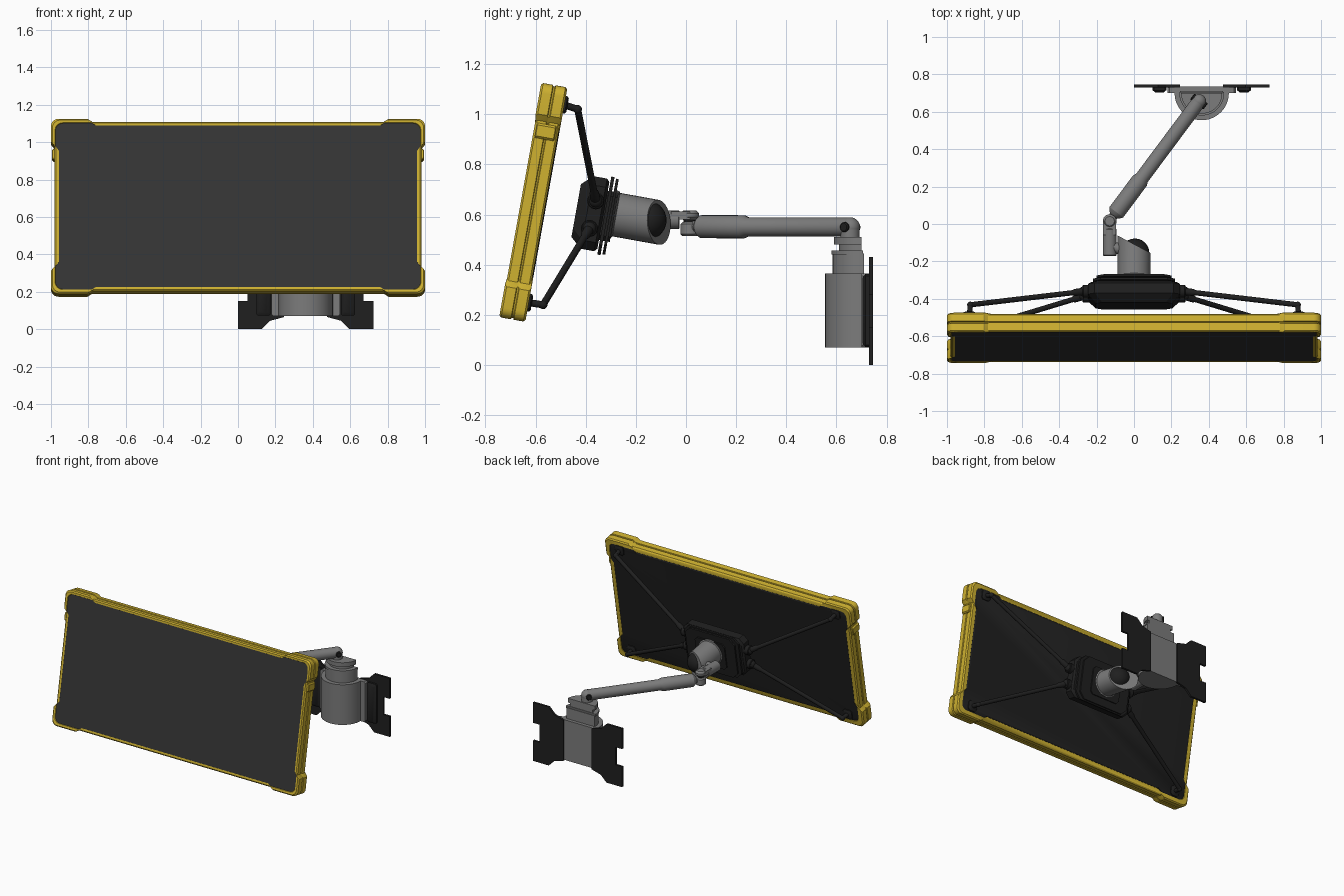
import bpy, bmesh, math
from mathutils import Matrix, Vector

if "Cube" in bpy.data.objects:
    bpy.data.objects.remove(bpy.data.objects["Cube"])


def material(name, col):
    m = bpy.data.materials.new(name)
    m.diffuse_color = (*col, 1)
    m.use_nodes = True
    m.node_tree.nodes["Principled BSDF"].inputs["Base Color"].default_value = m.diffuse_color
    return m


YELLOW = material("yellow", (0.62, 0.44, 0.03))
SCREEN = material("screen_dark", (0.035, 0.035, 0.035))
BLACK = material("black", (0.014, 0.014, 0.014))
GREY = material("mid_grey", (0.2, 0.2, 0.2))


def finish(bm, name, mat, matrix=Matrix()):
    bmesh.ops.recalc_face_normals(bm, faces=bm.faces)
    me = bpy.data.meshes.new(name)
    bm.to_mesh(me)
    bm.free()
    me.transform(matrix)
    me.materials.append(mat)
    ob = bpy.data.objects.new(name, me)
    bpy.context.collection.objects.link(ob)
    bpy.ops.object.select_all(action='DESELECT')
    ob.select_set(True)
    bpy.context.view_layer.objects.active = ob
    bpy.ops.object.shade_smooth_by_angle(angle=math.radians(30))
    return ob


def skin(bm, rings, closed=False):
    """Bridge vertex rings; cap the ends unless the stack is closed on itself."""
    pairs = list(zip(rings, rings[1:])) + ([(rings[-1], rings[0])] if closed else [])
    for a, b in pairs:
        n = len(a)
        for i in range(n):
            j = (i + 1) % n
            bm.faces.new((a[i], a[j], b[j], b[i]))
    if not closed:
        bm.faces.new(rings[0])
        bm.faces.new(rings[-1])


def loft(name, pts, levels, mat, matrix=Matrix(), closed=False):
    """Outline in x-z, stacked along y; levels are (inset, y)."""
    bm = bmesh.new()
    rings = []
    for inset, y in levels:
        rings.append([bm.verts.new((p[0] - math.copysign(inset, p[0]),
                                    y * (p[2] if len(p) > 2 else 1),
                                    p[1] - math.copysign(inset, p[1]))) for p in pts])
    skin(bm, rings, closed)
    return finish(bm, name, mat, matrix)


def lathe(name, p0, p1, profile, mat, seg=24, cut=None):
    """Round part along p0-p1; profile is (distance, radius)."""
    p0, p1 = Vector(p0), Vector(p1)
    rot = (p1 - p0).to_track_quat('Z', 'Y').to_matrix().to_4x4()
    bm = bmesh.new()
    skin(bm, [[bm.verts.new((r * math.cos(2 * math.pi * i / seg), r * math.sin(2 * math.pi * i / seg), t))
               for i in range(seg)] for t, r in profile])
    bm.transform(Matrix.Translation(p0) @ rot)
    if cut:
        bmesh.ops.bisect_plane(bm, geom=bm.verts[:] + bm.edges[:] + bm.faces[:],
                               plane_co=cut[0], plane_no=cut[1], clear_outer=True)
        bmesh.ops.holes_fill(bm, edges=[e for e in bm.edges if e.is_boundary])
    return finish(bm, name, mat)


def rod(name, p0, p1, r, mat, bevel=0.004):
    d = (Vector(p1) - Vector(p0)).length
    return lathe(name, p0, p1, [(0, r - bevel), (bevel, r), (d - bevel, r), (d, r - bevel)], mat)


def ball(name, c, r, mat):
    bm = bmesh.new()
    bmesh.ops.create_uvsphere(bm, u_segments=24, v_segments=14, radius=r)
    return finish(bm, name, mat, Matrix.Translation(c))


def rect(hx, hz, c):
    return [(hx, -hz + c), (hx, hz - c), (hx - c, hz), (-hx + c, hz),
            (-hx, hz - c), (-hx, -hz + c), (-hx + c, -hz), (hx - c, -hz)]


TILT = Matrix.Rotation(math.radians(-10.2), 4, 'X')
SCR = Matrix.Translation((0, -0.609, 0.649)) @ TILT
HUB = Matrix.Translation((0, -0.375, 0.605)) @ TILT
FLAT = Matrix.Rotation(math.radians(90), 4, 'X')   # turns lofts into z stacks

# Screen outline: raised rounded corner bumpers, slimmer edges between
arc = [(0.96 + 0.04 * math.cos(a * math.pi / 12), 0.435 + 0.04 * math.sin(a * math.pi / 12), 1)
       for a in range(7)]
quarter = [(0.98, 0.325, 0.93), (1.0, 0.35, 1)] + arc + [(0.805, 0.475, 1), (0.78, 0.46, 0.93)]
q2 = [(-x, z, k) for x, z, k in reversed(quarter)]
top = quarter + q2
outline = top + [(x, -z, k) for x, z, k in reversed(top)]
flat_outline = [(x, z) for x, z, k in outline]

loft("screen_frame", outline,
     [(0.026, -0.043), (0.022, -0.051), (0.008, -0.053), (0, -0.045), (0, -0.006), (0.006, -0.003),
      (0.006, 0.003), (0, 0.006), (0, 0.045), (0.008, 0.053), (0.035, 0.053), (0.04, 0.04)],
     YELLOW, SCR, closed=True)
loft("screen_front", flat_outline, [(0.02, -0.047), (0.02, -0.02)], SCREEN, SCR)
loft("screen_back", flat_outline, [(0.036, 0.0), (0.036, 0.049), (0.042, 0.053)], BLACK, SCR)
for s in (-1, 1):
    loft("frame_side_button", rect(0.01, 0.03, 0.008), [(0.003, -0.042), (0, -0.038), (0, 0.034), (0.003, 0.038)],
         YELLOW, SCR @ Matrix.Translation((s * 0.984, 0, 0.285)))

# Hub box and back plates
loft("hub_box", rect(0.245, 0.147, 0.035), [(0.04, -0.064), (0.0, -0.02), (0, 0.035), (0.012, 0.046)], BLACK, HUB)
loft("hub_core", rect(0.12, 0.1, 0.02), [(0, 0.04), (0, 0.09)], BLACK, HUB)
loft("hub_plate_inner", rect(0.22, 0.158, 0.04), [(0, 0.05), (0, 0.063)], BLACK, HUB)
loft("hub_plate_outer", rect(0.2, 0.153, 0.04), [(0, 0.07), (0, 0.081)], BLACK, HUB)

# Four struts from the hub to the screen corners
for s in (-1, 1):
    for hub, elbow, fz in (((0.265, -0.36, 0.655), (0.875, -0.432, 1.02), 0.405),
                           ((0.265, -0.385, 0.545), (0.875, -0.57, 0.24), -0.397)):
        h, e = (Vector((s * p[0], p[1], p[2])) for p in (hub, elbow))
        f = SCR @ Vector((s * 0.88, 0.05, fz))
        rod("strut_socket", (s * 0.23, h.y, h.z), (s * 0.275, h.y, h.z), 0.034, BLACK)
        ball("strut_ball", h, 0.028, BLACK)
        d = (e - h).length
        lathe("strut", h, e, [(0, 0.02), (0.06, 0.019), (0.075, 0.014), (d, 0.014)], BLACK, 16)
        ball("strut_elbow", e, 0.017, BLACK)
        rod("strut_end", e, f, 0.014, BLACK)
        loft("strut_foot", rect(0.035, 0.035, 0.012), [(0, 0.045), (0, 0.06), (0.008, 0.066)], BLACK,
             SCR @ Matrix.Translation((s * 0.88, 0, fz)))

# Tilt head: slanted tube with a dark ball in its opening
a0, a1 = HUB @ Vector((0, 0.08, 0.012)), HUB @ Vector((0, 0.4, 0.012))
lathe("tilt_head", a0, a1, [(0, 0.095), (0.012, 0.095), (0.016, 0.088), (0.32, 0.088)], GREY, 32,
      cut=((0, -0.108, 0.57), (0.09, 0.17, 0)))
bc = HUB @ Vector((0.005, 0.222, 0.012))
ball("tilt_ball", bc, 0.077, BLACK)

# Short link with upper knuckle
rod("link_pin", (-0.13, -0.12, 0.58), bc, 0.03, GREY)
rod("short_link", (-0.13, -0.17, 0.58), (-0.13, -0.025, 0.58), 0.037, GREY)
J = Vector((-0.13, 0.015, 0.552))
loft("short_link_tongue", [(-0.165, 0.06), (-0.095, 0.06), (-0.095, -0.015), (-0.165, -0.015)],
     [(0, 0.58), (0, 0.612)], GREY, FLAT)
rod("upper_knuckle", (J.x, J.y, 0.578), (J.x, J.y, 0.617), 0.037, GREY, 0.012)
rod("knuckle_pin", (J.x, J.y, 0.55), (J.x, J.y, 0.6), 0.024, BLACK)
rod("lower_knuckle", (J.x, J.y, 0.514), (J.x, J.y, 0.57), 0.037, GREY, 0.008)

# Long arm with sleeve
E = Vector((0.347, 0.655, 0.55))
L = (E - J).length
lathe("long_arm", J, E, [(0, 0.022), (0.035, 0.024), (0.05, 0.04), (0.06, 0.046), (0.27, 0.046), (0.29, 0.038),
                         (L, 0.038)], GREY, 24)
ball("arm_elbow", E, 0.039, GREY)
rod("arm_post", (E.x, E.y, 0.49), E, 0.038, GREY)
side = (E - J).cross(Vector((0, 0, 1))).normalized()
rod("elbow_pin", E - side * 0.045, E + side * 0.045, 0.02, BLACK)

# Wall base: stacked half-round body
CX = 0.362


def half_round(r, back):
    return [(CX + r * math.cos(math.pi + math.pi * i / 24), -(0.70 + r * math.sin(math.pi + math.pi * i / 24)))
            for i in range(25)] + [(CX + r, -back), (CX - r, -back)]


for name, r, back, z0, z1 in (("base_body", 0.145, 0.735, 0.07, 0.365), ("base_collar", 0.115, 0.71, 0.36, 0.445),
                              ("base_ring", 0.12, 0.705, 0.44, 0.456), ("base_neck", 0.09, 0.70, 0.45, 0.485),
                              ("base_cap", 0.11, 0.70, 0.48, 0.511)):
    loft(name, half_round(r, back), [(0, z0), (0, z1)], GREY, FLAT)
loft("base_flange", rect(0.183, 0.1475, 0.01), [(0, 0.70), (0, 0.735)], GREY, Matrix.Translation((CX, 0, 0.2175)))

# Wall brackets: notched plates with spacer blocks
bracket = [(0.362, 0), (0.362, 0.15), (0.31, 0.15), (0.31, 0.28), (0.362, 0.28), (0.362, 0.43), (0.235, 0.43),
           (0.19, 0.385), (0.115, 0.365), (0.115, 0.065), (0.19, 0.045), (0.235, 0)]
for s in (-1, 1):
    loft("wall_plate", [(s * x, z) for x, z in bracket], [(0, 0.729), (0, 0.745)], BLACK,
         Matrix.Translation((CX, 0, 0)))
    loft("bracket_block", rect(0.037, 0.145, 0.008), [(0.014, 0.704), (0, 0.715), (0, 0.735)], BLACK,
         Matrix.Translation((CX + s * 0.226, 0, 0.2175)))
